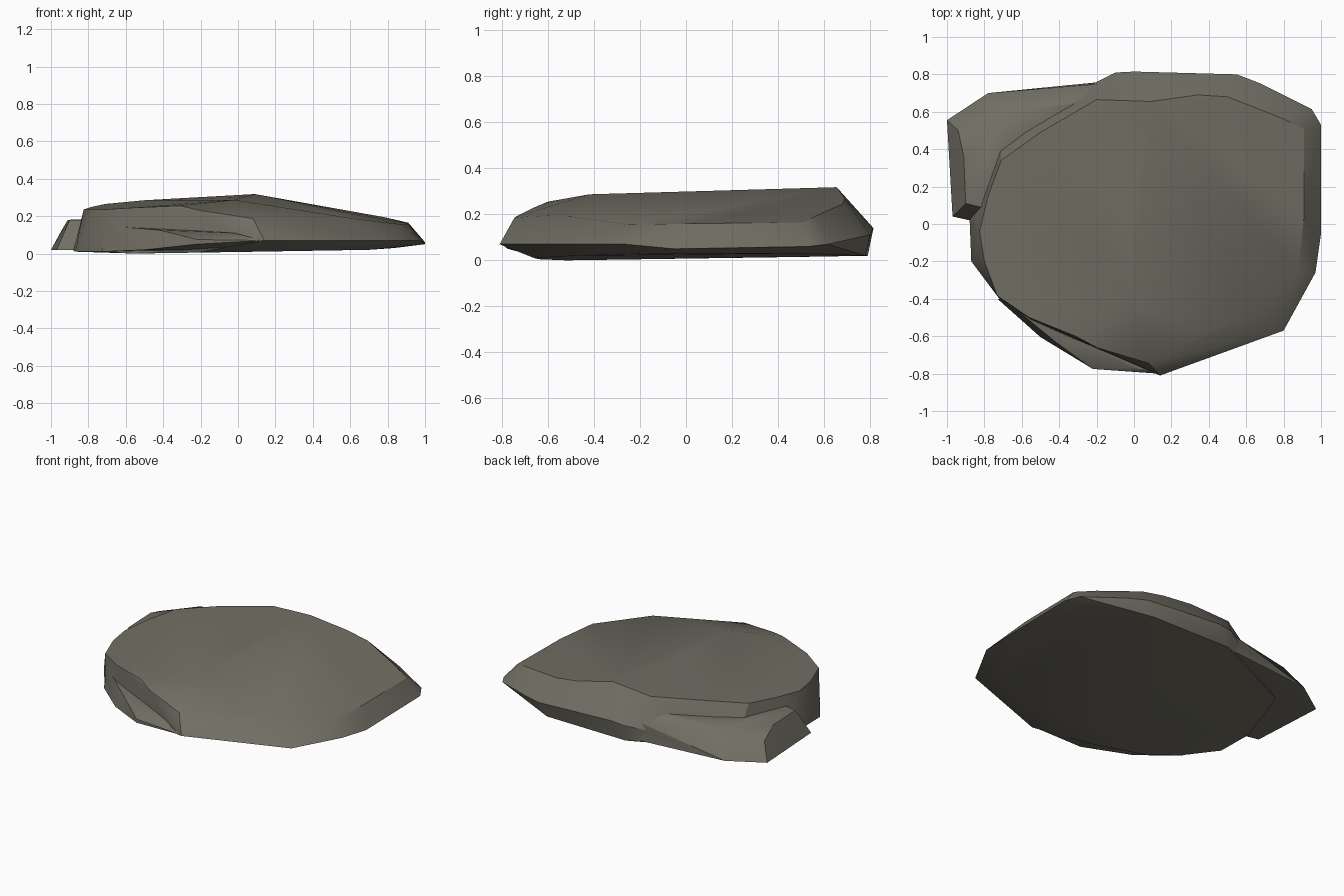
import bpy, bmesh, math

stone = bpy.data.materials.new("warm grey stone")
stone.diffuse_color = (0.165, 0.157, 0.125, 1)


def hull(name, points):
    """Faceted stone chunk wrapped around its corner points."""
    bm = bmesh.new()
    for p in points:
        bm.verts.new(p)
    res = bmesh.ops.convex_hull(bm, input=bm.verts[:])
    spare = {g for g in res["geom_interior"] + res["geom_unused"]
             if isinstance(g, bmesh.types.BMVert)}
    bmesh.ops.delete(bm, geom=list(spare), context='VERTS')
    bmesh.ops.recalc_face_normals(bm, faces=bm.faces[:])
    me = bpy.data.meshes.new(name)
    bm.to_mesh(me)
    bm.free()
    me.materials.append(stone)
    ob = bpy.data.objects.new(name, me)
    bpy.context.collection.objects.link(ob)
    return ob


# Main slab: underside, widest rim, then the sloping top
underside = [(0.82, 0.5, 0.03), (0.84, -0.15, 0.03), (0.7, -0.48, 0.02), (0.1, -0.66, 0.01),
             (-0.22, -0.64, 0.005), (-0.55, -0.52, 0), (-0.72, -0.4, 0.01), (-0.87, -0.2, 0.01),
             (-0.88, 0.05, 0.015), (-0.72, 0.5, 0.015), (-0.1, 0.79, 0.02), (0.5, 0.78, 0.02)]
rim = [(1, 0.53, 0.06), (1, -0.05, 0.05), (0.97, -0.26, 0.07), (0.8, -0.57, 0.07),
       (0.14, -0.81, 0.07), (-0.1, 0.81, 0.13), (0.0, 0.815, 0.14), (0.55, 0.8, 0.11),
       (0.68, 0.75, 0.1), (0.95, 0.615, 0.07)]
top = [(0.91, 0.51, 0.165), (0.91, 0.05, 0.16), (0.88, -0.25, 0.155), (0.6, -0.5, 0.19),
       (0.4, -0.58, 0.195), (0.08, -0.745, 0.187), (-0.2, -0.66, 0.23), (-0.31, -0.6, 0.255),
       (-0.56, -0.5, 0.245), (-0.73, -0.385, 0.235), (-0.8, -0.2, 0.235), (-0.825, -0.04, 0.235),
       (-0.78, 0.15, 0.25), (-0.71, 0.34, 0.265), (-0.5, 0.49, 0.285), (-0.2, 0.665, 0.3),
       (0.09, 0.655, 0.318), (0.34, 0.69, 0.27), (0.5, 0.68, 0.245), (0.78, 0.57, 0.195),
       (-0.02, -0.42, 0.287), (0, 0.06, 0.3)]
slab = hull("rock_slab", underside + rim + top)

# Low step sticking out at the back left
ledge = hull("back_left_ledge", [
    (-1, 0.555, 0.02), (-0.97, 0.04, 0.02), (-0.88, 0.02, 0.02), (-0.78, 0.7, 0.03),
    (-0.17, 0.76, 0.03), (-0.94, 0.5, 0.13), (-0.9, 0.11, 0.18), (-0.82, 0.09, 0.18),
    (-0.91, 0.36, 0.18), (-0.7, 0.595, 0.19), (-0.28, 0.65, 0.205), (-0.17, 0.75, 0.15),
    (-0.1, 0.6, 0.15), (-0.5, 0.3, 0.1)])

# Thin lip below the overhang at the front
lip = hull("front_lip", [
    (-0.73, -0.4, 0.01), (-0.5, -0.605, 0.02), (-0.22, -0.775, 0.05), (-0.22, -0.775, 0.075),
    (-0.02, -0.77, 0.06), (-0.02, -0.765, 0.11), (0.13, -0.8, 0.07), (-0.42, -0.63, 0.125),
    (-0.7, -0.4, 0.15), (-0.2, -0.5, 0.01), (-0.2, -0.5, 0.1), (0.1, -0.66, 0.02)])

# Fuse the chunks into one stone
for part in (ledge, lip):
    mod = slab.modifiers.new("fuse", 'BOOLEAN')
    mod.operation = 'UNION'
    mod.solver = 'EXACT'
    mod.object = part
    bpy.context.view_layer.objects.active = slab
    bpy.ops.object.modifier_apply(modifier=mod.name)
    bpy.data.objects.remove(part)

bpy.ops.object.select_all(action='DESELECT')
slab.select_set(True)
bpy.context.view_layer.objects.active = slab
bpy.ops.object.shade_smooth_by_angle(angle=math.radians(30))
